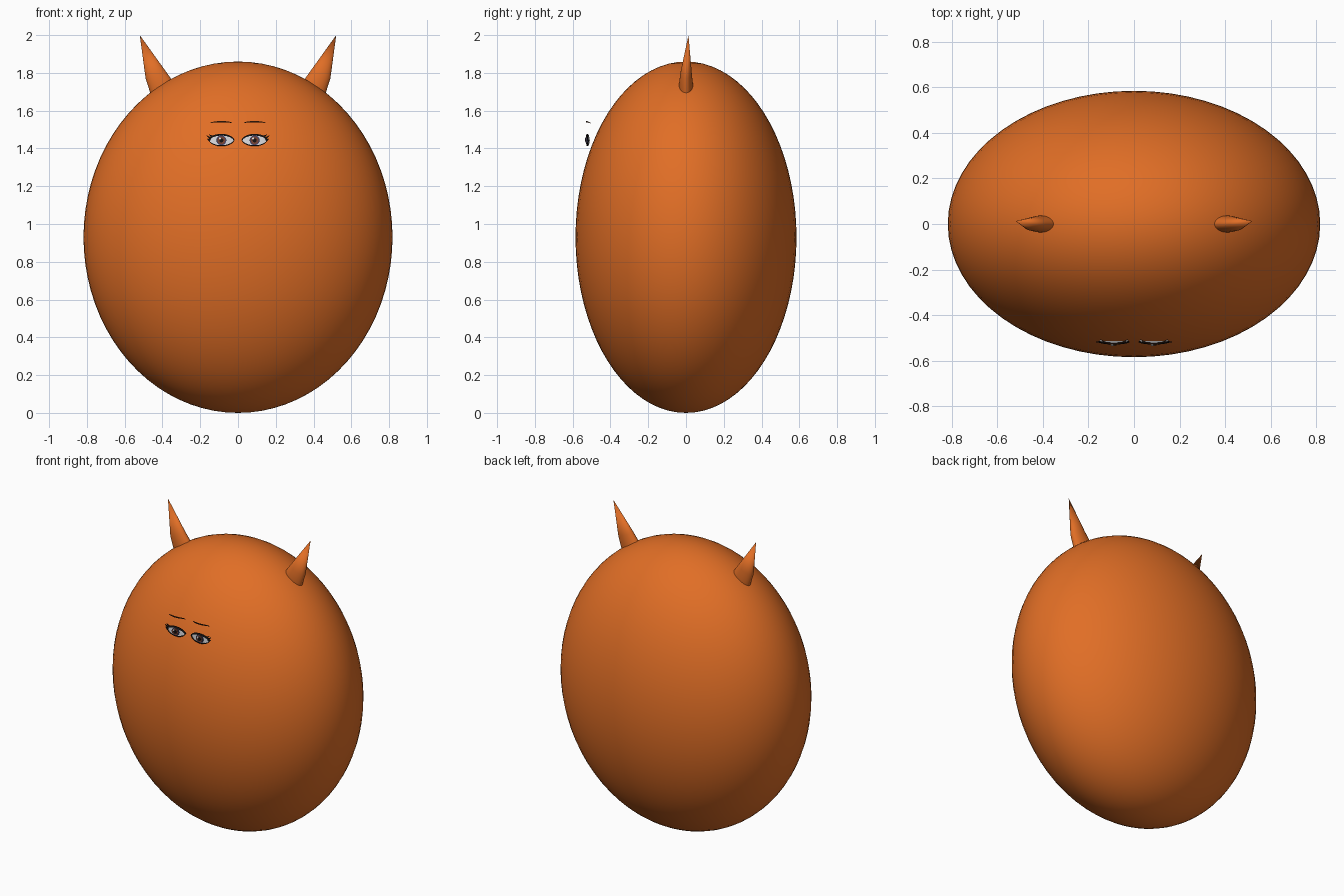
import bpy
import bmesh
from math import sin, cos, pi, radians
from mathutils import Vector

cube = bpy.data.objects.get("Cube")
if cube:
    bpy.data.objects.remove(cube, do_unlink=True)


def material(name, rgb):
    m = bpy.data.materials.new(name)
    m.use_nodes = True
    m.diffuse_color = (*rgb, 1)
    m.node_tree.nodes["Principled BSDF"].inputs["Base Color"].default_value = (*rgb, 1)
    return m


ORANGE = material("orange skin", (0.75, 0.156, 0.019))
WHITE = material("eye white", (0.75, 0.75, 0.78))
BLACK = material("lash black", (0.008, 0.006, 0.006))
BROWN = material("iris brown", (0.2, 0.06, 0.035))
BLUE = material("iris rim blue", (0.05, 0.06, 0.16))
BROW = material("brow brown", (0.06, 0.018, 0.006))


def add_object(name, bm, mat, smooth=True):
    bmesh.ops.recalc_face_normals(bm, faces=bm.faces)
    mesh = bpy.data.meshes.new(name)
    bm.to_mesh(mesh)
    bm.free()
    mesh.materials.append(mat)
    ob = bpy.data.objects.new(name, mesh)
    bpy.context.collection.objects.link(ob)
    if smooth:
        bpy.ops.object.select_all(action="DESELECT")
        ob.select_set(True)
        bpy.context.view_layer.objects.active = ob
        bpy.ops.object.shade_smooth_by_angle(angle=radians(40))
    return ob


# Egg-shaped body
bm = bmesh.new()
bmesh.ops.create_uvsphere(bm, u_segments=64, v_segments=40, radius=1)
for v in bm.verts:
    v.co = Vector((v.co.x * 0.818, v.co.y * 0.585, v.co.z * 0.93 + 0.93))
add_object("body", bm, ORANGE)


# Horns: a buried root ring, a shoulder ring and a pointed tip
def horn(name, side, sides=24):
    bm = bmesh.new()
    rings = []
    for outer, inner, half in (((0.455, 1.66), (0.32, 1.72), 0.034),
                               ((0.468, 1.705), (0.355, 1.77), 0.037),
                               ((0.489, 1.77), (0.388, 1.816), 0.031)):
        o, i = Vector((outer[0], 0, outer[1])), Vector((inner[0], 0, inner[1]))
        ring = []
        for k in range(sides):
            a = 2 * pi * k / sides
            p = (o + i) / 2 + (o - i) / 2 * cos(a)
            ring.append(bm.verts.new((side * p.x, half * sin(a), p.z)))
        rings.append(ring)
    tip = bm.verts.new((side * 0.52, 0.013, 2.0))
    for k in range(sides):
        n = (k + 1) % sides
        for low, high in zip(rings, rings[1:]):
            bm.faces.new((low[k], low[n], high[n], high[k]))
        bm.faces.new((rings[-1][k], rings[-1][n], tip))
    bm.faces.new(rings[0])
    add_object(name, bm, ORANGE)


EYE_X, EYE_Z = 0.088, 1.443


def face_y(u, w):
    """Gently domed surface on which the eye layers lie."""
    return -0.527 + 3.2 * u * u + 9 * w * w


# Thin curved strip between two edge lines given as (u, w) offsets
def strip(name, side, upper, lower, lift, mat, depth=face_y, thick=0.005):
    bm = bmesh.new()
    rows = []
    for line in (upper, lower):
        for back in (0, thick):
            rows.append([bm.verts.new((side * (EYE_X + u), depth(u, w) - lift + back, EYE_Z + w))
                         for u, w in line])
    uf, ub, lf, lb = rows
    for k in range(len(upper) - 1):
        for a, b in ((uf, lf), (lf, lb), (lb, ub), (ub, uf)):
            bm.faces.new((a[k], a[k + 1], b[k + 1], b[k]))
    for k in (0, -1):
        bm.faces.new((uf[k], lf[k], lb[k], ub[k]))
    bmesh.ops.remove_doubles(bm, verts=bm.verts, dist=0.0001)
    add_object(name, bm, mat, False)


def arc(width, height, power=1.0, n=24, cu=0.0, cw=0.0):
    pts = []
    for k in range(n + 1):
        a = pi * k / n
        pts.append((cu - width * cos(a), cw + height * sin(a) ** power))
    return pts


def eye(label, side):
    # Almond eyeball, then iris layers
    strip(label + "_eyeball", side, arc(0.064, 0.028, 1.3), arc(0.064, -0.028, 1.3), 0, WHITE)
    for part, r, lift, mat in (("iris_rim", 0.026, 0.003, BLUE), ("iris", 0.021, 0.005, BROWN),
                               ("pupil", 0.011, 0.007, BLACK)):
        strip(label + "_" + part, side, arc(r, r), arc(r, -r), lift, mat)
    strip(label + "_glint", side, arc(0.005, 0.005, cu=-0.008 * side, cw=0.01),
          arc(0.005, -0.005, cu=-0.008 * side, cw=0.01), 0.009, WHITE)
    # Dark lids
    strip(label + "_upper_lid", side, arc(0.069, 0.034, 1.1), arc(0.064, 0.025, 1.3), 0.008, BLACK)
    strip(label + "_lower_lid", side, arc(0.067, -0.031, 1.2), arc(0.064, -0.026, 1.3), 0.006, BLACK)
    # Lashes sweeping out from the outer corner
    for k, (u, w, du, dw) in enumerate(((0.056, 0.008, 0.024, 0.019), (0.046, 0.018, 0.022, 0.014),
                                        (0.06, -0.002, 0.017, 0.011))):
        strip(f"{label}_lash_{k + 1}", side, [(u - 0.005, w + 0.005), (u + du, w + dw)],
              [(u + 0.005, w - 0.005), (u + du, w + dw)], 0.006, BLACK,
              depth=lambda a, b: -0.515)
    # Brow: a slim tapered arch
    strip(label + "_brow", side, arc(0.059, 0.012, cw=0.09), arc(0.059, 0.005, cw=0.09), 0, BROW,
          depth=lambda a, b: -0.53 + 6 * a * a, thick=0.004)


for label, side in (("left", 1), ("right", -1)):
    horn(label + "_horn", side)
    eye(label + "_eye", side)
